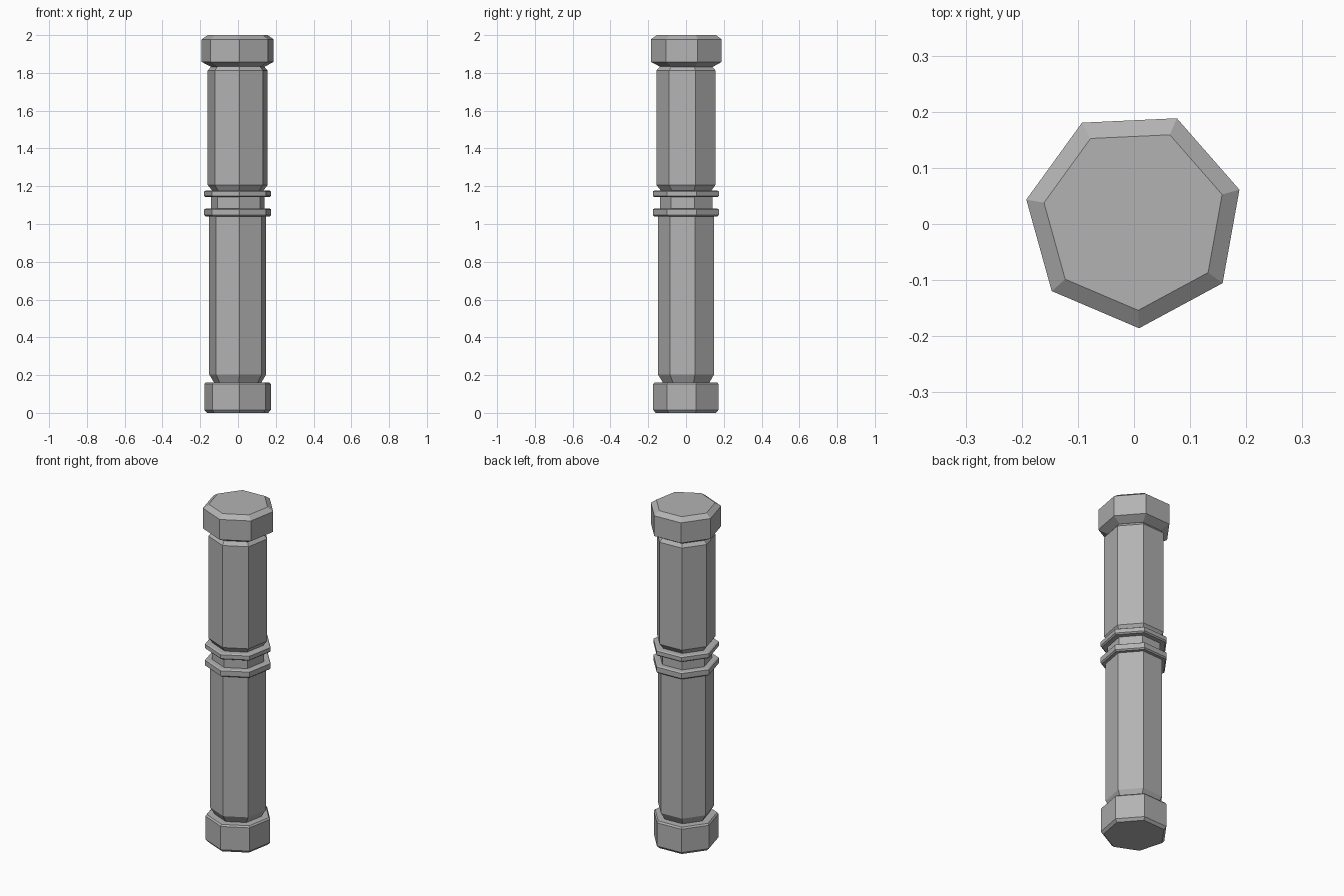
import bpy, bmesh, math

cube = bpy.data.objects.get("Cube")
if cube:
    bpy.data.objects.remove(cube, do_unlink=True)

grey = bpy.data.materials.new("plain_grey")
grey.use_nodes = True
grey.diffuse_color = (0.45, 0.45, 0.45, 1)
grey.node_tree.nodes["Principled BSDF"].inputs["Base Color"].default_value = (0.45, 0.45, 0.45, 1)

SIDES = 7
TURN = math.radians(-87.35)


def lathe(name, profile, cy=0.006):
    """Seven-sided solid from (radius, height) pairs, bottom to top."""
    bm = bmesh.new()
    rings = []
    for r, z in profile:
        angles = [TURN + math.tau * i / SIDES for i in range(SIDES)]
        rings.append([bm.verts.new((r * math.cos(a), cy + r * math.sin(a), z)) for a in angles])
    for low, high in zip(rings, rings[1:]):
        for i in range(SIDES):
            j = (i + 1) % SIDES
            bm.faces.new((low[i], low[j], high[j], high[i]))
    bm.faces.new(rings[0][::-1])
    bm.faces.new(rings[-1])
    mesh = bpy.data.meshes.new(name)
    bm.to_mesh(mesh)
    bm.free()
    mesh.materials.append(grey)
    bpy.context.collection.objects.link(bpy.data.objects.new(name, mesh))


# Foot block with chamfered rims
lathe("base", [(0.166, 0), (0.18, 0.015), (0.18, 0.153), (0.172, 0.162)])
# Long shaft tapering in just above the base
lathe("lower_shaft", [(0.128, 0.16), (0.155, 0.204), (0.155, 1.045)])
# Two collars joined by a narrow neck
for name, bottom, top in (("lower_collar", 1.04, 1.082), ("upper_collar", 1.142, 1.177)):
    lathe(name, [(0.174, bottom), (0.182, bottom + 0.007), (0.182, top - 0.005), (0.174, top)])
lathe("neck", [(0.145, 1.08), (0.145, 1.145)])
# Shorter upper shaft, tapered at both ends
lathe("upper_shaft", [(0.138, 1.175), (0.163, 1.207), (0.163, 1.812), (0.142, 1.836)])
# Top block with a deep underside chamfer
lathe("cap", [(0.145, 1.832), (0.195, 1.858), (0.195, 1.978), (0.163, 2)], 0.009)
